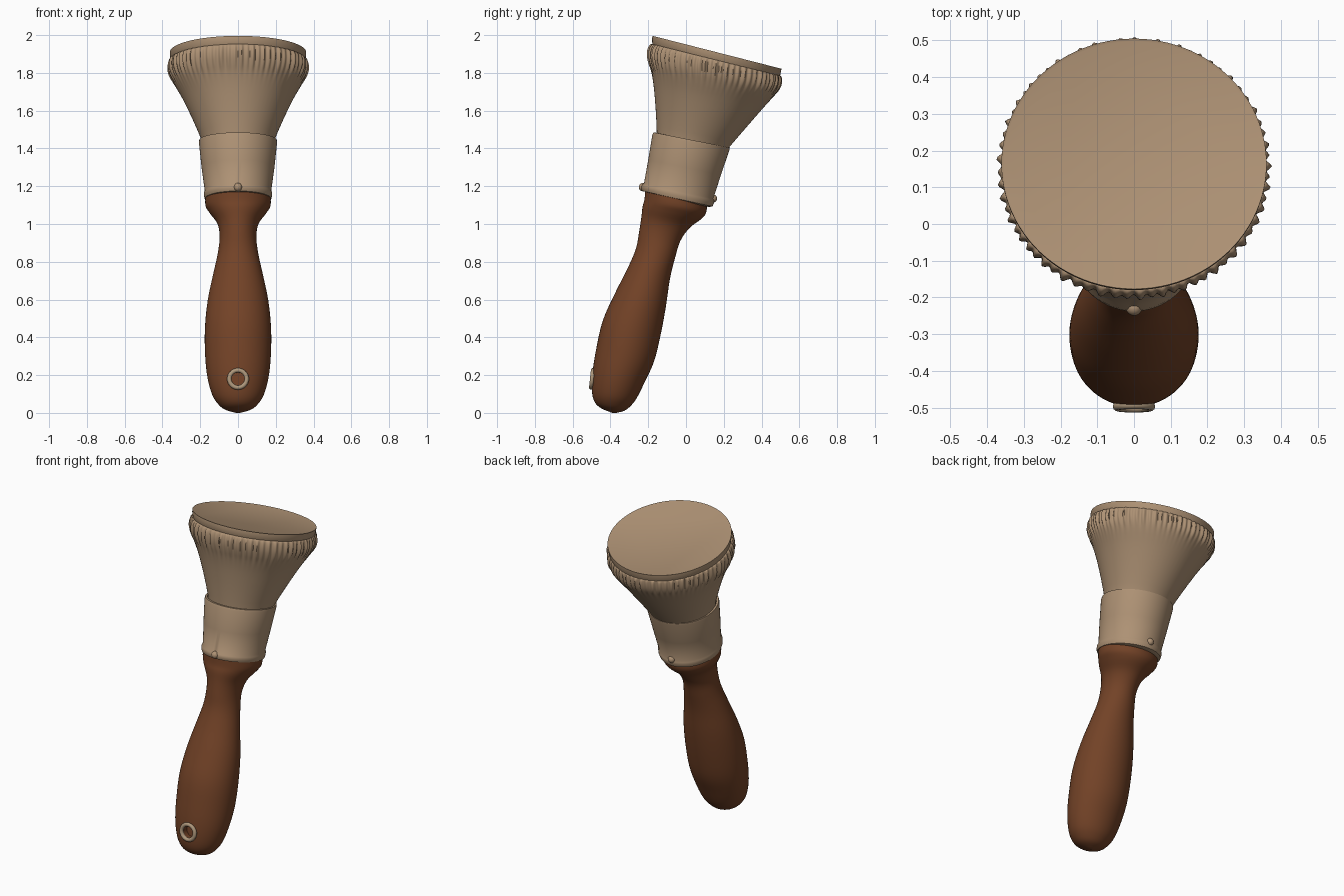
import bpy, bmesh, math
from mathutils import Vector

if "Cube" in bpy.data.objects:
    bpy.data.objects.remove(bpy.data.objects["Cube"])


def material(name, rgb):
    m = bpy.data.materials.new(name)
    m.diffuse_color = (*rgb, 1)
    m.use_nodes = True
    m.node_tree.nodes["Principled BSDF"].inputs["Base Color"].default_value = m.diffuse_color
    return m


TAN = material("tan cloth", (0.42, 0.285, 0.175))
BROWN = material("brown wood", (0.17, 0.055, 0.02))
METAL = material("pale eyelet", (0.42, 0.31, 0.20))


def catmull(rows, steps):
    """Smoothly interpolate section rows."""
    out = []
    for i in range(len(rows) - 1):
        p = [Vector(rows[max(0, min(len(rows) - 1, i + k))]) for k in (-1, 0, 1, 2)]
        for s in range(steps):
            t = s / steps
            out.append(0.5 * (2 * p[1] + (p[2] - p[0]) * t
                       + (2 * p[0] - 5 * p[1] + 4 * p[2] - p[3]) * t * t
                       + (3 * p[1] - p[0] - 3 * p[2] + p[3]) * t ** 3))
    return out + [Vector(rows[-1])]


def pleat(a):
    """Irregular gathering of the cloth around the rim."""
    return math.sin(68 * a + 1.6 * math.sin(5 * a)) + 0.45 * math.sin(41 * a + 1)


def loft(name, rows, mat, n=64, steps=1, angle=40):
    """Tilted ellipses: front y, front z, back y, back z, half width, pleat depth."""
    bm = bmesh.new()
    rings = []
    for yf, zf, yb, zb, hw, amp in catmull([(*r, 0)[:6] for r in rows], steps):
        f, b = Vector((0, yf, zf)), Vector((0, yb, zb))
        ring = []
        for i in range(n):
            a = math.tau * i / n
            k = 1 + amp * pleat(a) if amp else 1
            ring.append(bm.verts.new((f + b) / 2 + k * ((b - f) / 2 * math.sin(a)
                                     + Vector((hw * math.cos(a), 0, 0)))))
        rings.append(ring)
    for lo, hi in zip(rings, rings[1:]):
        for i in range(n):
            j = (i + 1) % n
            bm.faces.new((lo[i], lo[j], hi[j], hi[i]))
    bm.faces.new(rings[0][::-1])
    bm.faces.new(rings[-1])
    me = bpy.data.meshes.new(name)
    bm.to_mesh(me)
    bm.free()
    ob = bpy.data.objects.new(name, me)
    bpy.context.collection.objects.link(ob)
    return finish(ob, name, mat, angle)


def finish(ob, name, mat, angle=40):
    ob.name = name
    ob.data.materials.append(mat)
    bpy.ops.object.select_all(action='DESELECT')
    ob.select_set(True)
    bpy.context.view_layer.objects.active = ob
    bpy.ops.object.shade_smooth_by_angle(angle=math.radians(angle))
    return ob


# Wooden handle
handle = loft("handle", [
    (-.39, 0, -.37, 0, .01), (-.45, .025, -.325, .012, .07),
    (-.485, .06, -.29, .04, .108), (-.498, .12, -.26, .08, .138),
    (-.494, .22, -.22, .16, .162), (-.475, .34, -.17, .27, .174),
    (-.44, .49, -.135, .41, .175), (-.375, .635, -.107, .56, .160),
    (-.307, .77, -.085, .71, .130), (-.265, .87, -.058, .82, .107),
    (-.248, .96, -.03, .91, .097), (-.237, 1.03, .02, .98, .110),
    (-.23, 1.09, .085, 1.03, .150), (-.22, 1.13, .108, 1.065, .172),
    (-.215, 1.19, .11, 1.11, .172)], BROWN, steps=4, angle=60)

# Blind hole in the handle
TILT = math.radians(84)
bpy.ops.mesh.primitive_cylinder_add(vertices=32, radius=.038, depth=.09,
                                    location=(0, -.50, .18), rotation=(TILT, 0, 0))
cutter = bpy.context.object
cut = handle.modifiers.new("hole", 'BOOLEAN')
cut.operation, cut.object, cut.solver = 'DIFFERENCE', cutter, 'EXACT'
bpy.context.view_layer.objects.active = handle
bpy.ops.object.modifier_apply(modifier="hole")
bpy.data.objects.remove(cutter)

# Eyelet around the hole
bpy.ops.mesh.primitive_torus_add(major_radius=.046, minor_radius=.012, major_segments=40,
                                 minor_segments=10, location=(0, -.497, .18),
                                 rotation=(TILT, 0, 0))
finish(bpy.context.object, "eyelet", METAL)

# Cloth sleeve with a hem at its foot and a step at its top
loft("sleeve", [
    (-.215, 1.17, .12, 1.09, .165), (-.233, 1.175, .14, 1.093, .176),
    (-.238, 1.19, .147, 1.108, .180), (-.234, 1.207, .149, 1.125, .180),
    (-.222, 1.217, .145, 1.135, .176), (-.2, 1.34, .185, 1.26, .193),
    (-.178, 1.472, .23, 1.392, .207), (-.172, 1.485, .232, 1.405, .205),
    (-.158, 1.483, .220, 1.405, .193), (-.155, 1.46, .21, 1.38, .19)], TAN)

# Knots on the hem
for name, y, z in (("front_knot", -.228, 1.195), ("back_knot", .142, 1.135)):
    bpy.ops.mesh.primitive_uv_sphere_add(segments=16, ring_count=10, radius=.022,
                                         location=(0, y, z))
    finish(bpy.context.object, name, TAN)

# Flaring cloth head, gathered into pleats below the rim
loft("head", [
    (-.155, 1.45, .205, 1.37, .188), (-.155, 1.49, .228, 1.405, .194),
    (-.16, 1.60, .318, 1.51, .240), (-.170, 1.72, .405, 1.61, .293),
    (-.182, 1.80, .463, 1.675, .335, .002), (-.194, 1.85, .488, 1.71, .357, .012),
    (-.200, 1.89, .499, 1.74, .366, .017), (-.197, 1.925, .502, 1.77, .366, .016),
    (-.186, 1.95, .498, 1.785, .360, .008), (-.172, 1.952, .485, 1.786, .345)],
    TAN, n=360, steps=3, angle=60)

# Flat drum skin on top
loft("top_skin", [
    (-.170, 1.93, .488, 1.765, .345), (-.178, 1.95, .498, 1.785, .356),
    (-.180, 1.982, .504, 1.812, .361), (-.177, 1.996, .505, 1.822, .361),
    (-.168, 1.992, .497, 1.82, .354)], TAN, n=96)
